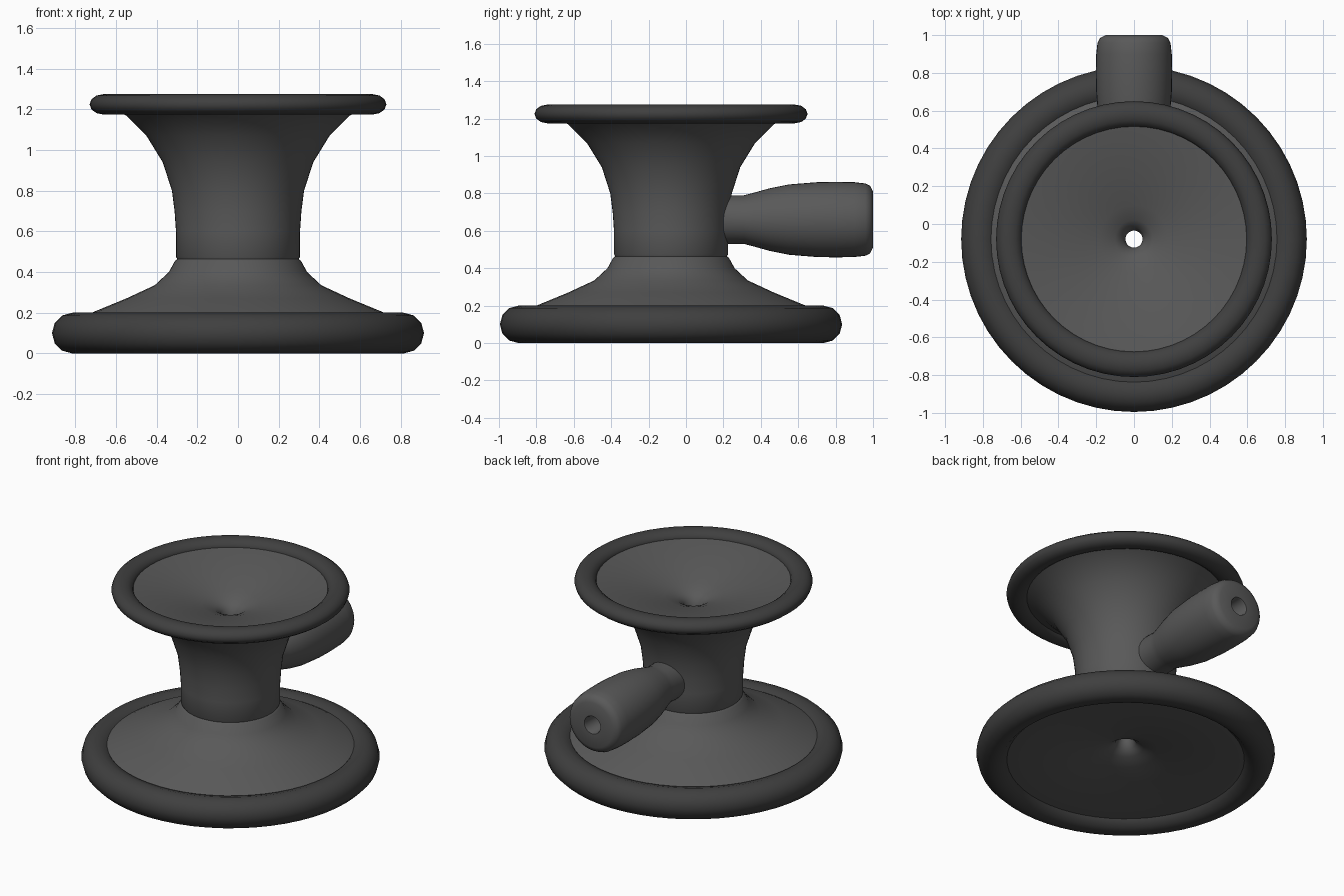
import bpy, bmesh, math
from mathutils import Matrix

if "Cube" in bpy.data.objects:
    bpy.data.objects.remove(bpy.data.objects["Cube"])

AXIS_Y = -0.08   # centre line of the round body


def material(name, v):
    m = bpy.data.materials.new(name)
    m.diffuse_color = (v, v, v, 1)
    m.use_nodes = True
    m.node_tree.nodes["Principled BSDF"].inputs["Base Color"].default_value = m.diffuse_color
    return m


BODY = material("dark_grey", 0.10)
RUBBER = material("black_rubber", 0.05)


def lathe(name, profile, mat, matrix, sides=56):
    """Revolve a closed (radius, height) loop around local z."""
    bm = bmesh.new()
    rings = []
    for i in range(sides):
        a = 2 * math.pi * i / sides
        rings.append([bm.verts.new((r * math.cos(a), r * math.sin(a), z)) for r, z in profile])
    n = len(profile)
    for i in range(sides):
        a, b = rings[i], rings[(i + 1) % sides]
        for j in range(n):
            k = (j + 1) % n
            bm.faces.new((a[j], b[j], b[k], a[k]))
    bmesh.ops.recalc_face_normals(bm, faces=bm.faces)
    bmesh.ops.transform(bm, matrix=matrix, verts=bm.verts)
    me = bpy.data.meshes.new(name)
    bm.to_mesh(me)
    bm.free()
    ob = bpy.data.objects.new(name, me)
    bpy.context.collection.objects.link(ob)
    me.materials.append(mat)
    bpy.ops.object.select_all(action='DESELECT')
    ob.select_set(True)
    bpy.context.view_layer.objects.active = ob
    bpy.ops.object.shade_smooth_by_angle(angle=math.radians(42))
    return ob


def oval(r, z, rx, rz, n=12):
    return [(r + rx * math.cos(2 * math.pi * i / n), z + rz * math.sin(2 * math.pi * i / n))
            for i in range(n)]


upright = Matrix.Translation((0, AXIS_Y, 0))

# Wide base bell: outer slope, then hollow underside and central bore
lathe("base_bell", [
    (0.045, 0.46), (0.29, 0.47), (0.31, 0.455), (0.34, 0.40), (0.41, 0.335), (0.55, 0.27),
    (0.72, 0.20), (0.79, 0.16), (0.79, 0.06), (0.70, 0.05), (0.40, 0.08), (0.20, 0.11),
    (0.11, 0.135), (0.065, 0.165), (0.045, 0.21)], BODY, upright)

# Flared upper cup: outer neck, then shallow funnel and central bore
lathe("upper_cup", [
    (0.045, 0.45), (0.29, 0.45), (0.305, 0.475), (0.305, 0.60), (0.312, 0.70), (0.325, 0.80),
    (0.37, 0.94), (0.45, 1.07), (0.55, 1.17), (0.63, 1.21), (0.63, 1.235), (0.58, 1.23),
    (0.35, 1.175), (0.18, 1.13), (0.10, 1.10), (0.06, 1.07), (0.045, 1.02)], BODY, upright)

# Rubber rims
lathe("base_rim", oval(0.815, 0.10, 0.10, 0.10), RUBBER, upright)
lathe("upper_rim", oval(0.662, 1.225, 0.068, 0.05), RUBBER, upright)

# Side stem with bored end, pointing backwards
lathe("side_stem", [
    (0.055, 0.18), (0.13, 0.18), (0.13, 0.31), (0.143, 0.36), (0.168, 0.45), (0.188, 0.55),
    (0.20, 0.70), (0.202, 0.80), (0.20, 0.90), (0.193, 0.96), (0.18, 0.985), (0.15, 1.0),
    (0.06, 1.0), (0.055, 0.99)], BODY,
    Matrix.Translation((0, 0, 0.66)) @ Matrix.Rotation(-math.pi / 2, 4, 'X'), sides=40)
